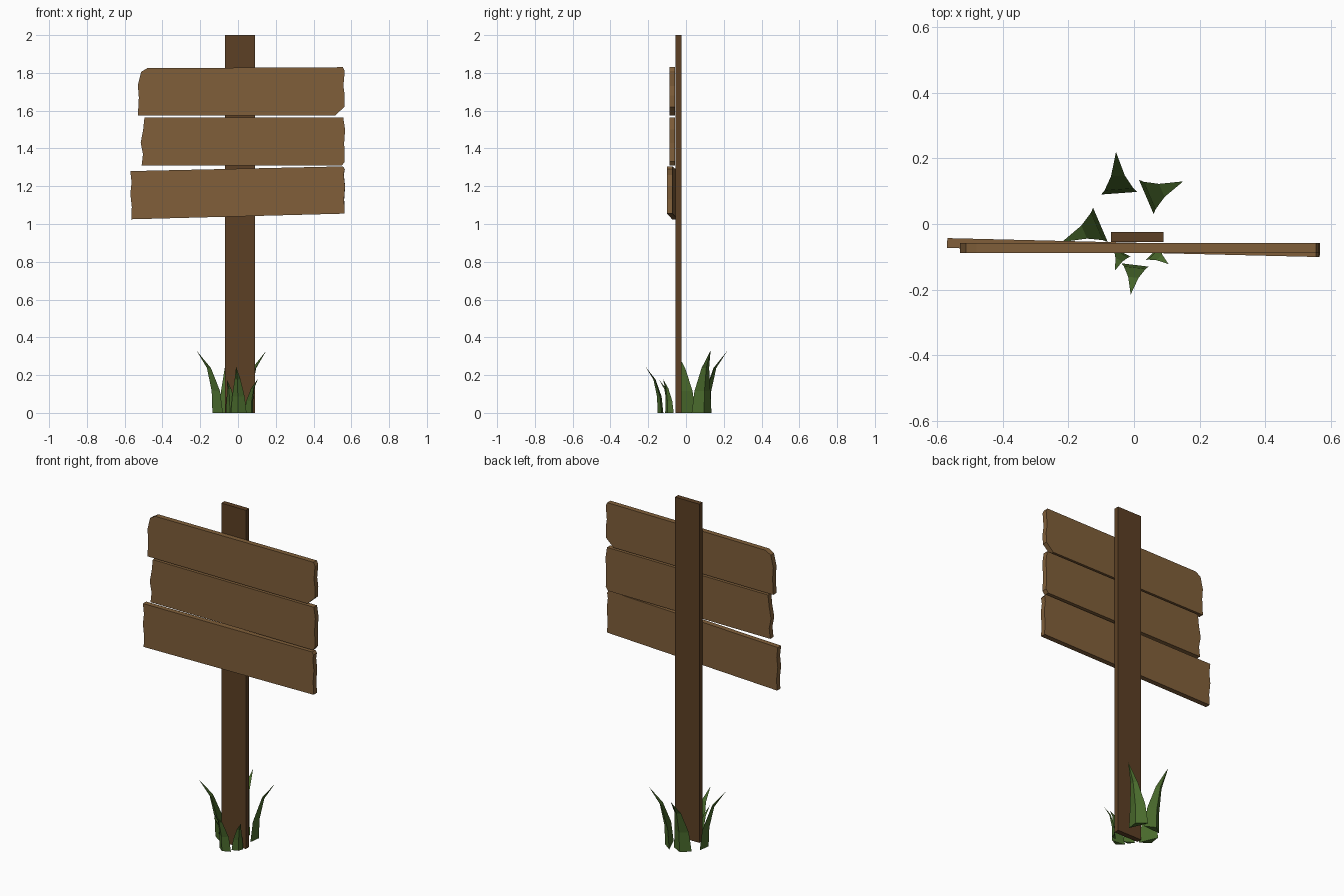
import bpy, bmesh, math
from mathutils import Vector, Matrix

if "Cube" in bpy.data.objects:
    bpy.data.objects.remove(bpy.data.objects["Cube"])


def material(name, rgb):
    m = bpy.data.materials.new(name)
    m.diffuse_color = (*rgb, 1)
    m.use_nodes = True
    m.node_tree.nodes["Principled BSDF"].inputs["Base Color"].default_value = m.diffuse_color
    return m


POST = material("dark_wood", (0.107, 0.051, 0.018))
PLANK = material("light_wood", (0.216, 0.114, 0.042))
GRASS = material("grass_green", (0.07, 0.15, 0.026))


def finish(name, bm, mat):
    bmesh.ops.recalc_face_normals(bm, faces=bm.faces)
    me = bpy.data.meshes.new(name)
    bm.to_mesh(me)
    bm.free()
    me.materials.append(mat)
    ob = bpy.data.objects.new(name, me)
    bpy.context.collection.objects.link(ob)
    return ob


def slab(name, outline, y0, y1, mat, yaw=0.0):
    """Extrude an x-z outline from y0 to y1, then turn it about z."""
    bm = bmesh.new()
    face = bm.faces.new([bm.verts.new((x, y0, z)) for x, z in outline])
    ext = bmesh.ops.extrude_face_region(bm, geom=[face])
    moved = [g for g in ext["geom"] if isinstance(g, bmesh.types.BMVert)]
    bmesh.ops.translate(bm, verts=moved, vec=(0, y1 - y0, 0))
    bmesh.ops.rotate(bm, verts=bm.verts, cent=(0, (y0 + y1) / 2, 0),
                     matrix=Matrix.Rotation(yaw, 3, 'Z'))
    return finish(name, bm, mat)


# Post
slab("post", [(-0.07, 0), (0.09, 0), (0.09, 2), (-0.07, 2)], -0.055, -0.025, POST)

# Sign boards with worn ends
slab("top_board", [
    (-0.53, 1.575), (0.515, 1.575), (0.563, 1.62), (0.565, 1.68), (0.558, 1.73),
    (0.565, 1.81), (0.555, 1.83), (-0.48, 1.825), (-0.513, 1.805),
    (-0.53, 1.735), (-0.525, 1.67)], -0.088, -0.058, PLANK)
slab("middle_board", [
    (-0.51, 1.31), (0.55, 1.31), (0.565, 1.33), (0.562, 1.43), (0.567, 1.5),
    (0.557, 1.565), (-0.495, 1.565), (-0.502, 1.5), (-0.515, 1.43),
    (-0.503, 1.37)], -0.088, -0.058, PLANK)
slab("bottom_board", [
    (-0.565, 1.025), (0.565, 1.055), (0.562, 1.13), (0.567, 1.2), (0.56, 1.26),
    (0.565, 1.29), (0.555, 1.305), (-0.57, 1.28), (-0.563, 1.22),
    (-0.57, 1.16), (-0.562, 1.09)], -0.087, -0.057, PLANK, math.radians(-1.4))


def blade(name, a, b, tip, height):
    """Tapering three-sided blade: base corners a and b, bending out to tip."""
    a, b, tip = (Vector((*p, 0)) for p in (a, b, tip))
    mid = (a + b) / 2
    lean = tip - mid
    ridge = mid + lean * 0.28
    bm = bmesh.new()
    rings = []
    for t, width, off in ((0, 1, 0), (0.35, 0.8, 0.09), (0.72, 0.38, 0.42)):
        centre = mid + lean * off + Vector((0, 0, height * t))
        rings.append([bm.verts.new(centre + (p - mid) * width) for p in (a, ridge, b)])
    top = bm.verts.new(tip + Vector((0, 0, height)))
    bm.faces.new(rings[0])
    for lo, hi in zip(rings, rings[1:]):
        for i in range(3):
            j = (i + 1) % 3
            bm.faces.new((lo[i], lo[j], hi[j], hi[i]))
    for i in range(3):
        bm.faces.new((rings[-1][i], rings[-1][(i + 1) % 3], top))
    finish(name, bm, GRASS)


# Grass tuft around the post
blade("grass_back", (-0.10, 0.09), (0.01, 0.098), (-0.055, 0.22), 0.33)
blade("grass_back_right", (0.015, 0.135), (0.06, 0.03), (0.15, 0.13), 0.33)
blade("grass_left", (-0.125, 0.05), (-0.08, -0.055), (-0.22, -0.055), 0.33)
blade("grass_front", (-0.038, -0.12), (0.045, -0.13), (-0.01, -0.215), 0.245)
blade("grass_front_left", (-0.065, -0.07), (-0.01, -0.1), (-0.058, -0.142), 0.175)
blade("grass_front_right", (0.035, -0.11), (0.08, -0.065), (0.105, -0.122), 0.18)
